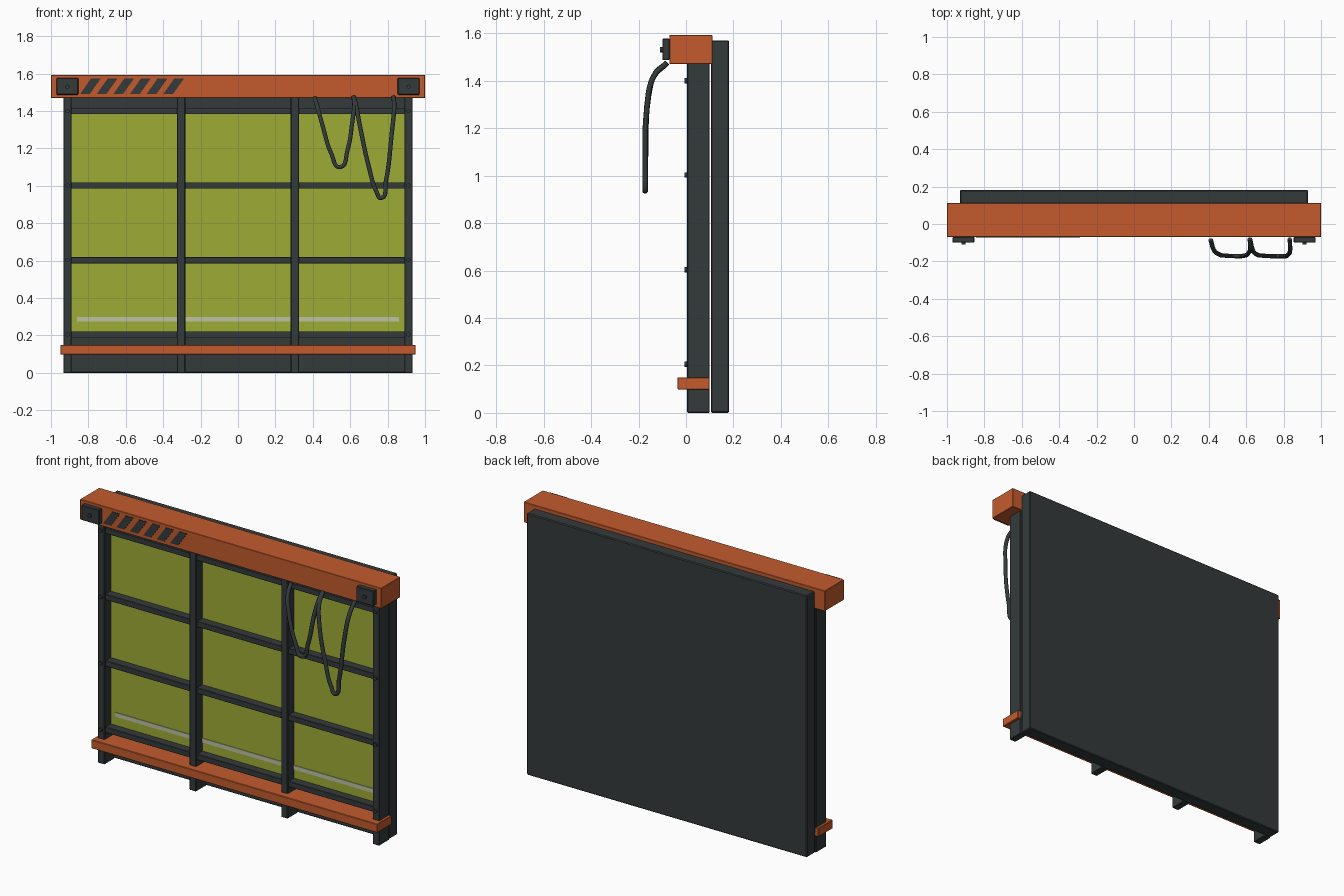
import bpy, bmesh
from mathutils import Vector

old = bpy.data.objects.get("Cube")
if old:
    bpy.data.objects.remove(old, do_unlink=True)


def material(name, rgb):
    m = bpy.data.materials.new(name)
    m.use_nodes = True
    m.diffuse_color = (*rgb, 1)
    m.node_tree.nodes["Principled BSDF"].inputs["Base Color"].default_value = (*rgb, 1)
    return m


orange = material("orange_paint", (0.55, 0.105, 0.027))
dark = material("dark_steel", (0.034, 0.042, 0.042))
green = material("lime_curtain", (0.337, 0.413, 0.036))
pale = material("pale_reflector", (0.52, 0.54, 0.38))


def finish(name, bm, mat):
    mesh = bpy.data.meshes.new(name)
    bmesh.ops.recalc_face_normals(bm, faces=bm.faces)
    bm.to_mesh(mesh)
    bm.free()
    mesh.materials.append(mat)
    ob = bpy.data.objects.new(name, mesh)
    bpy.context.collection.objects.link(ob)
    return ob


def box(name, x, y, z, mat, bevel=0.0, lean=0.0):
    """Box from (min, max) ranges; lean shifts the top along x."""
    bm = bmesh.new()
    bmesh.ops.create_cube(bm, size=1)
    for v in bm.verts:
        up = v.co.z > 0
        v.co = Vector((x[v.co.x > 0] + lean * up, y[v.co.y > 0], z[up]))
    ob = finish(name, bm, mat)
    if bevel:
        mod = ob.modifiers.new("Bevel", "BEVEL")
        mod.width = bevel
        mod.segments = 1
    return ob


def knob(name, x, y, z, radius, depth):
    """Short cylinder facing the front."""
    bm = bmesh.new()
    bmesh.ops.create_cone(bm, cap_ends=True, segments=12, radius1=radius,
                          radius2=radius, depth=depth)
    for v in bm.verts:
        v.co = Vector((v.co.x + x, y + v.co.z, z + v.co.y))
    return finish(name, bm, dark)


def cable(name, points):
    """Round tube through the points."""
    cu = bpy.data.curves.new(name, "CURVE")
    cu.dimensions = "3D"
    cu.bevel_depth = 0.012
    cu.bevel_resolution = 2
    cu.resolution_u = 6
    cu.use_fill_caps = True
    sp = cu.splines.new("BEZIER")
    sp.bezier_points.add(len(points) - 1)
    for bp, p in zip(sp.bezier_points, points):
        bp.co = p
        bp.handle_left_type = bp.handle_right_type = "AUTO"
    cu.materials.append(dark)
    ob = bpy.data.objects.new(name, cu)
    bpy.context.collection.objects.link(ob)


# Main slabs and bars
box("back_panel", (-0.93, 0.93), (0.105, 0.182), (0, 1.57), dark, 0.005)
box("header_beam", (-1, 1), (-0.07, 0.112), (1.47, 1.592), orange, 0.002)
box("bottom_bar", (-0.95, 0.95), (-0.036, 0.1), (0.098, 0.15), orange, 0.003)

# Curtain and its reflective strip
box("curtain", (-0.9, 0.9), (0.065, 0.085), (0.2, 1.4), green)
box("reflective_strip", (-0.86, 0.86), (0.061, 0.066), (0.275, 0.3), pale)

# Upright posts
for i, x in enumerate((-0.912, -0.304, 0.304, 0.912)):
    box(f"post_{i + 1}", (x - 0.022, x + 0.022), (0.005, 0.1), (0, 1.475), dark, 0.003)

# Cross rails with end bolts
for i, z in enumerate((0.205, 0.603, 1.002, 1.4)):
    box(f"rail_{i + 1}", (-0.91, 0.91), (0.015, 0.075), (z - 0.017, z + 0.017), dark, 0.002)
    for side, x in (("right", -0.912), ("left", 0.912)):
        knob(f"bolt_{side}_{i + 1}", x, 0.001, z, 0.011, 0.014)

# End boxes on the header
for side, x in (("right", -0.912), ("left", 0.912)):
    box(f"end_box_{side}", (x - 0.058, x + 0.058), (-0.1, -0.069), (1.487, 1.577), dark, 0.003)
    knob(f"box_button_{side}", x, -0.104, 1.53, 0.011, 0.012)

# Slanted warning stripes
for i in range(6):
    x = -0.845 + i * 0.089
    box(f"warning_stripe_{i + 1}", (x, x + 0.052), (-0.073, -0.069), (1.49, 1.575),
        dark, lean=0.06)

# Hanging cable loops
cable("cable_short", [
    (0.41, -0.085, 1.47), (0.425, -0.135, 1.42), (0.45, -0.16, 1.33),
    (0.5, -0.17, 1.17), (0.545, -0.172, 1.1), (0.585, -0.17, 1.19),
    (0.612, -0.155, 1.35), (0.622, -0.13, 1.43), (0.618, -0.08, 1.475)])
cable("cable_long", [
    (0.62, -0.08, 1.475), (0.633, -0.135, 1.42), (0.652, -0.16, 1.32),
    (0.7, -0.17, 1.1), (0.74, -0.172, 0.97), (0.766, -0.172, 0.935),
    (0.79, -0.172, 1.02), (0.822, -0.165, 1.28), (0.835, -0.135, 1.42),
    (0.832, -0.08, 1.475)])
